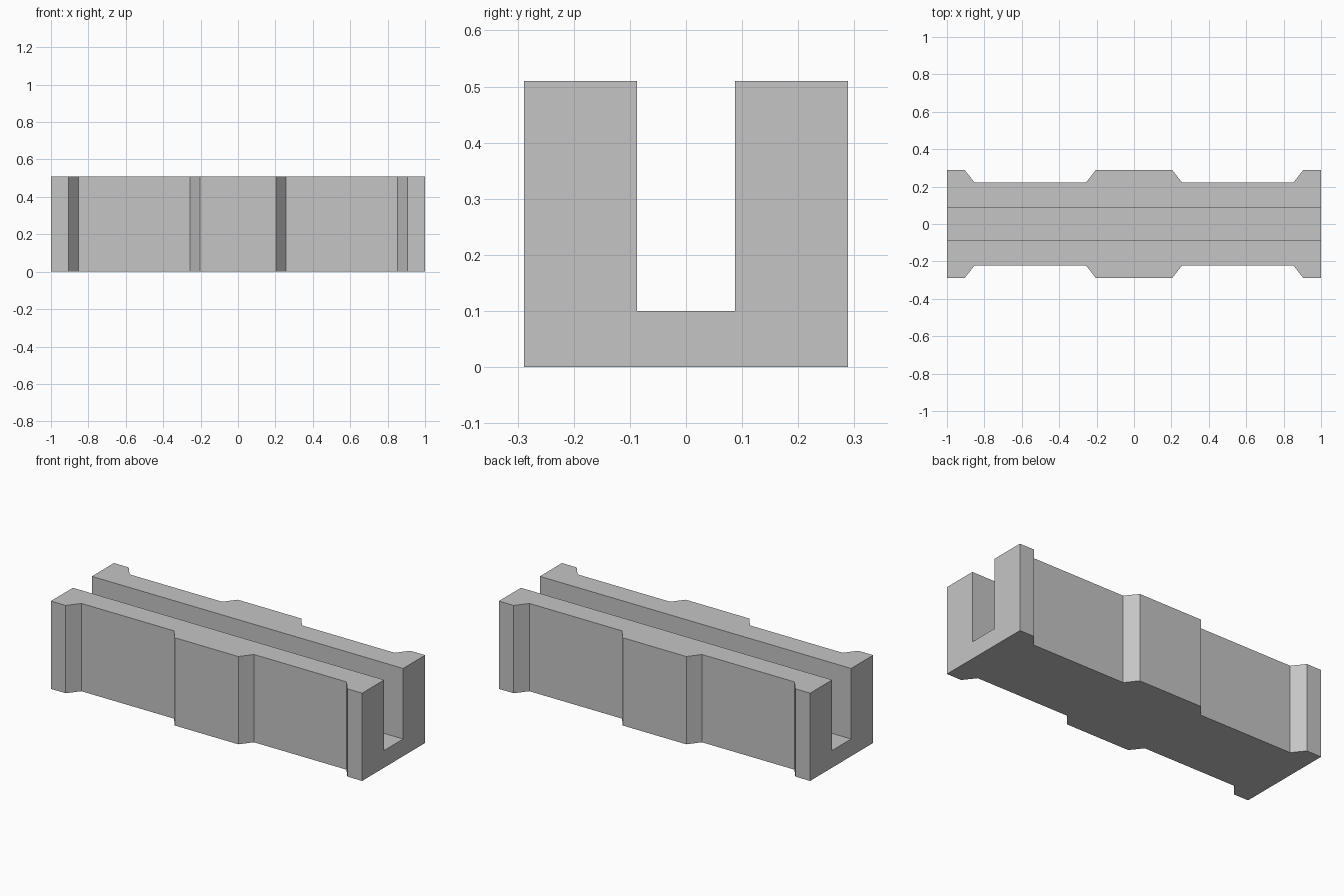
import bpy
import bmesh

cube = bpy.data.objects.get("Cube")
if cube:
    bpy.data.objects.remove(cube, do_unlink=True)

HEIGHT, FLOOR, SLOT = 0.51, 0.10, 0.087
WIDE, NARROW = 0.289, 0.221

# Single flat grey
grey = bpy.data.materials.new("light_grey")
grey.use_nodes = True
colour = (0.56, 0.56, 0.56, 1)
grey.diffuse_color = colour
grey.node_tree.nodes["Principled BSDF"].inputs["Base Color"].default_value = colour

# Half-widths along the length, mirrored about the middle
half = [(0.204, WIDE), (0.257, NARROW), (0.852, NARROW), (0.905, WIDE), (1.0, WIDE)]
stations = [(-x, w) for x, w in reversed(half)] + half


def u_section(bm, x, w):
    """One ring of the U-shaped channel section."""
    side = [(w, 0), (w, HEIGHT), (SLOT, HEIGHT), (SLOT, FLOOR)]
    ring = side + [(-y, z) for y, z in reversed(side)]
    return [bm.verts.new((x, y, z)) for y, z in ring]


# Sweep the section along the block
bm = bmesh.new()
rings = [u_section(bm, x, w) for x, w in stations]
for a, b in zip(rings, rings[1:]):
    for i in range(len(a)):
        j = (i + 1) % len(a)
        bm.faces.new((a[i], a[j], b[j], b[i]))
bm.faces.new(rings[0])
bm.faces.new(rings[-1])
bmesh.ops.recalc_face_normals(bm, faces=bm.faces[:])

# Merge coplanar faces into clean flat sides
bmesh.ops.dissolve_limit(bm, angle_limit=0.01, verts=bm.verts[:], edges=bm.edges[:])

mesh = bpy.data.meshes.new("channel_block")
bm.to_mesh(mesh)
bm.free()
mesh.materials.append(grey)
block = bpy.data.objects.new("channel_block", mesh)
bpy.context.collection.objects.link(block)
